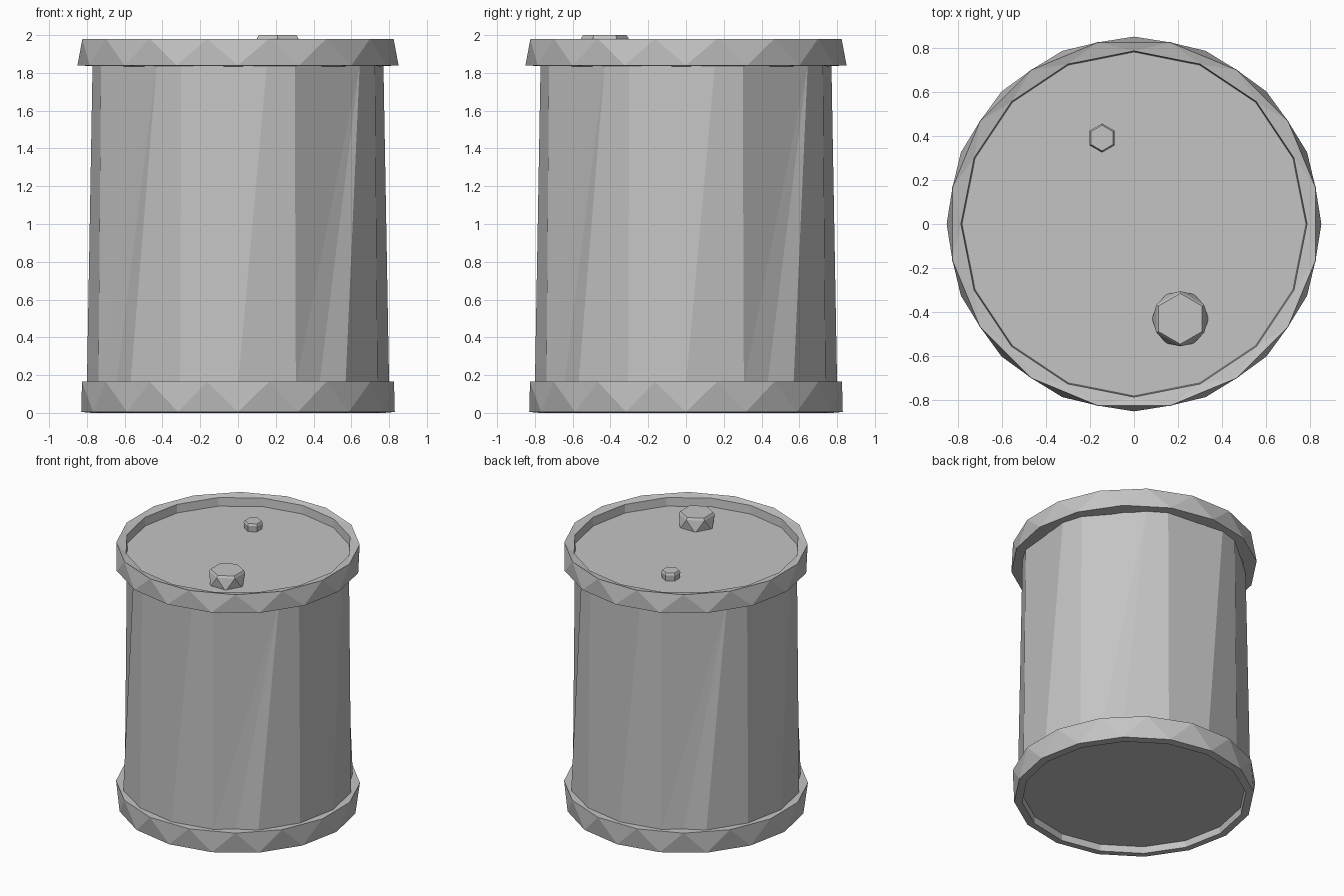
import bpy, bmesh
from math import sin, cos, pi, radians

if "Cube" in bpy.data.objects:
    bpy.data.objects.remove(bpy.data.objects["Cube"])

grey = bpy.data.materials.new("plain_grey")
grey.use_nodes = True
COLOUR = (0.55, 0.55, 0.55, 1)
grey.diffuse_color = COLOUR
grey.node_tree.nodes["Principled BSDF"].inputs["Base Color"].default_value = COLOUR


def point(bm, angle, r, z, centre=(0, 0)):
    """Vertex at an angle measured from the front towards +x."""
    return bm.verts.new((centre[0] + r * sin(angle), centre[1] - r * cos(angle), z))


def finish(bm, name):
    bmesh.ops.recalc_face_normals(bm, faces=bm.faces[:])
    mesh = bpy.data.meshes.new(name)
    bm.to_mesh(mesh)
    bm.free()
    mesh.materials.append(grey)
    obj = bpy.data.objects.new(name, mesh)
    bpy.context.collection.objects.link(obj)
    return obj


def stack(name, sides, levels, centre=(0, 0), cap_first=False, cap_last=False):
    """Loft rings (radius, z, shift); rings half a step apart join as zigzag triangles."""
    bm = bmesh.new()
    step = 2 * pi / sides
    rings = [[point(bm, (i + shift) * step, r, z, centre) for i in range(sides)]
             for r, z, shift in levels]
    for k in range(len(levels) - 1):
        a, b = rings[k], rings[k + 1]
        twist = levels[k + 1][2] - levels[k][2]
        if twist < 0:
            a, b = b, a
        for i in range(sides):
            j = (i + 1) % sides
            if twist:
                bm.faces.new((a[i], a[j], b[i]))
                bm.faces.new((a[j], b[j], b[i]))
            else:
                bm.faces.new((a[i], a[j], b[j], b[i]))
    if cap_first:
        bm.faces.new(rings[0])
    if cap_last:
        bm.faces.new(rings[-1])
    return finish(bm, name)


# Drum wall: one irregular quarter repeated four times, slightly dented
bm = bmesh.new()
LOW = [(0, 0.8), (22.5, 0.8), (33.75, 0.775), (45, 0.805), (67.5, 0.8)]
HIGH = [(11.25, 0.785), (22.5, 0.785), (56.25, 0.775), (67.5, 0.785)]
low, high = [], []
for quarter in range(4):
    low += [point(bm, radians(a + 90 * quarter), r, 0.15) for a, r in LOW]
    high += [point(bm, radians(a + 90 * quarter), r, 1.845) for a, r in HIGH]
for quarter in range(4):
    b = [low[(5 * quarter + i) % 20] for i in range(6)]
    t = [high[(4 * quarter + i) % 16] for i in range(5)]
    for face in ((b[0], b[1], t[1], t[0]), (b[1], b[2], t[2]), (b[1], t[2], t[1]),
                 (b[2], b[3], t[2]), (b[3], b[4], t[3], t[2]), (b[4], b[5], t[4], t[3])):
        bm.faces.new(face)
finish(bm, "drum_wall")

# Top rim with the sunken lid
stack("top_rim_and_lid", 16, [(0.76, 1.835, 0), (0.85, 1.84, 0), (0.84, 1.98, 0.5),
                              (0.785, 1.968, 0), (0.78, 1.905, 0)], cap_last=True)

# Bottom rim with the sunken base
stack("bottom_rim_and_base", 16, [(0.76, 0.165, 0.5), (0.842, 0.165, 0.5), (0.83, 0.005, 0),
                                  (0.775, 0, 0), (0.77, 0.05, 0)], cap_last=True)

# Two hexagonal plugs on the lid
stack("large_plug", 6, [(0.128, 1.895, 0.5), (0.125, 1.985, 0), (0.115, 2.0, 0)],
      centre=(0.21, -0.43), cap_last=True)
stack("small_plug", 6, [(0.06, 1.895, 0), (0.066, 1.95, 0), (0.058, 1.965, 0)],
      centre=(-0.145, 0.39), cap_last=True)
